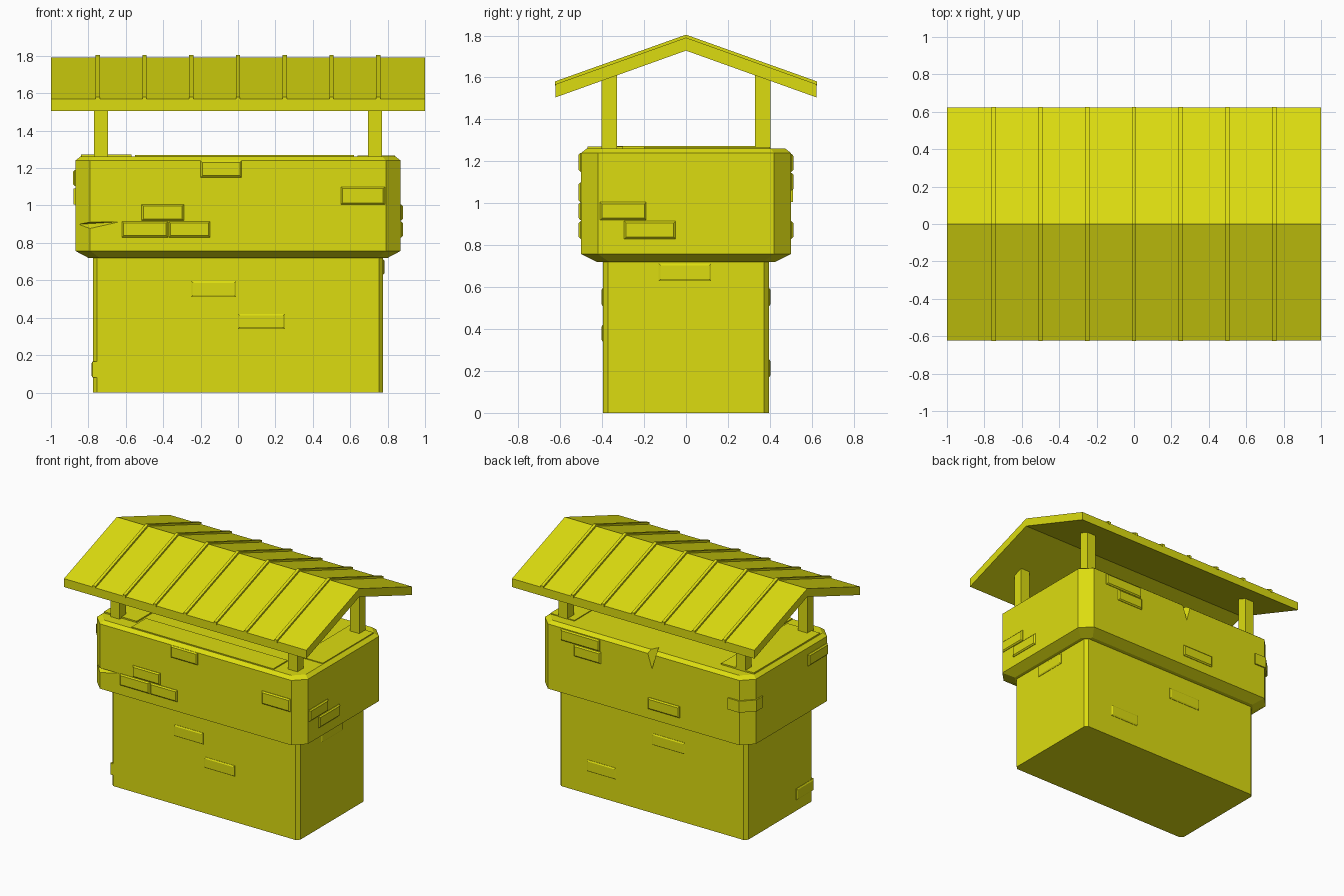
import bpy, bmesh, math
from mathutils import Vector

if "Cube" in bpy.data.objects:
    bpy.data.objects.remove(bpy.data.objects["Cube"])

stone = bpy.data.materials.new("yellow")
stone.diffuse_color = (0.72, 0.72, 0.005, 1)
stone.use_nodes = True
stone.node_tree.nodes["Principled BSDF"].inputs["Base Color"].default_value = stone.diffuse_color


def finish(bm, name, mat=True):
    bmesh.ops.recalc_face_normals(bm, faces=bm.faces)
    me = bpy.data.meshes.new(name)
    bm.to_mesh(me)
    bm.free()
    ob = bpy.data.objects.new(name, me)
    bpy.context.collection.objects.link(ob)
    me.materials.append(stone)
    return ob


def loft(name, loops):
    """Join closed loops of points with side faces and end caps."""
    bm = bmesh.new()
    rings = [[bm.verts.new(p) for p in loop] for loop in loops]
    n = len(rings[0])
    for a, b in zip(rings, rings[1:]):
        for i in range(n):
            j = (i + 1) % n
            bm.faces.new((a[i], a[j], b[j], b[i]))
    bm.faces.new(rings[0])
    bm.faces.new(rings[-1])
    return finish(bm, name)


def octagon(hx, hy, c, z):
    return [(hx - c, -hy, z), (hx, -hy + c, z), (hx, hy - c, z), (hx - c, hy, z),
            (-hx + c, hy, z), (-hx, hy - c, z), (-hx, -hy + c, z), (-hx + c, -hy, z)]


def box(name, x0, x1, y0, y1, z0, z1):
    return loft(name, [[(x0, y0, z), (x1, y0, z), (x1, y1, z), (x0, y1, z)] for z in (z0, z1)])


def brick(name, side, a0, a1, z0, z1, wall, out=0.012):
    """Tapered brick on a wall; a0..a1 runs along the wall."""
    def ring(d, t):
        pts = [(a0 + t, z0 + t), (a1 - t, z0 + t), (a1 - t, z1 - t), (a0 + t, z1 - t)]
        return [{"front": (a, -d, z), "back": (a, d, z),
                 "right": (d, a, z), "left": (-d, a, z)}[side] for a, z in pts]
    return loft(name, [ring(wall - 0.02, 0), ring(wall + out * 0.3, 0), ring(wall + out, 0.009)])


# Lower and upper stone bodies
loft("lower_wall", [octagon(0.775, 0.395, 0.022, z) for z in (0, 0.74)])
upper = loft("upper_wall", [octagon(0.80, 0.425, 0.06, 0.72), octagon(0.87, 0.5, 0.08, 0.757),
                            octagon(0.87, 0.5, 0.08, 1.24), octagon(0.842, 0.472, 0.07, 1.262)])

# Chips and cracks cut in the upper wall
chips = {
    "front_chip": [(0.15, -0.60, 0.70), (0.26, -0.60, 0.70), (0.20, -0.60, 0.78), (0.20, -0.44, 0.71)],
    "back_crack": [(-0.13, 0.53, 1.30), (0.00, 0.53, 1.30), (-0.07, 0.52, 1.10), (-0.07, 0.40, 1.29)],
    "side_crack": [(-0.92, -0.53, 0.915), (-0.92, -0.53, 0.83), (-0.60, -0.51, 0.915), (-0.84, -0.44, 0.90)],
}
for name, pts in chips.items():
    bm = bmesh.new()
    bmesh.ops.convex_hull(bm, input=[bm.verts.new(p) for p in pts])
    cutter = finish(bm, name + "_cutter")
    cutter.hide_render = True
    cutter.hide_viewport = True
    mod = upper.modifiers.new(name, "BOOLEAN")
    mod.operation = "DIFFERENCE"
    mod.solver = "EXACT"
    mod.object = cutter

# Raised bricks on the upper wall, then on the lower wall
for i, (side, a0, a1, z0, z1) in enumerate([
        ("front", -0.20, 0.02, 1.15, 1.24), ("front", 0.55, 0.785, 1.005, 1.10),
        ("front", -0.515, -0.29, 0.92, 1.005), ("front", -0.62, -0.375, 0.83, 0.915),
        ("front", -0.37, -0.15, 0.83, 0.915),
        ("right", -0.41, -0.19, 0.92, 1.005), ("right", -0.295, -0.05, 0.83, 0.915),
        ("back", 0.36, 0.68, 1.15, 1.235), ("back", 0.35, 0.57, 1.06, 1.145),
        ("back", -0.30, -0.04, 0.83, 0.915), ("left", -0.42, -0.19, 1.105, 1.19)]):
    brick(f"upper_brick_{i}", side, a0, a1, z0, z1, 0.5 if side in ("front", "back") else 0.87)
for i, (side, a0, a1, z0, z1) in enumerate([
        ("front", -0.25, -0.01, 0.51, 0.595), ("front", 0.0, 0.25, 0.34, 0.42),
        ("back", -0.27, 0.0, 0.51, 0.595), ("back", 0.30, 0.54, 0.17, 0.255),
        ("right", -0.13, 0.12, 0.63, 0.712), ("left", -0.395, -0.19, 0.08, 0.165)]):
    brick(f"lower_brick_{i}", side, a0, a1, z0, z1,
          0.395 if side in ("front", "back") else 0.775, 0.008)

# Brick wrapped round the back left corner
loft("corner_brick", [[(-0.70, 0.51, z), (-0.795, 0.51, z), (-0.88, 0.425, z), (-0.88, 0.35, z),
                       (-0.70, 0.35, z)] for z in (1.005, 1.09)])

# Slightly uneven slabs on the top
box("front_top_slab", -0.55, 0.62, -0.47, -0.30, 1.25, 1.27)
box("left_top_slab", -0.84, -0.57, -0.38, 0.40, 1.25, 1.272)
box("right_top_slab", 0.64, 0.84, -0.20, 0.40, 1.25, 1.268)

# Roof posts
for sx in (-1, 1):
    for sy in (-1, 1):
        x, y = sx * 0.733, sy * 0.365
        box("roof_post", x - 0.038, x + 0.038, y - 0.037, y + 0.037, 1.24, 1.62)


# Gabled roof and its raised ribs
def gable(name, x0, x1, hy, edge_top, apex_top, edge_low, apex_low):
    prof = [(-hy, edge_low), (0, apex_low), (hy, edge_low), (hy, edge_top), (0, apex_top), (-hy, edge_top)]
    bm = bmesh.new()
    a, b = [[bm.verts.new((x, y, z)) for y, z in prof] for x in (x0, x1)]
    for i in range(6):
        j = (i + 1) % 6
        bm.faces.new((a[i], a[j], b[j], b[i]))
    for r in (a, b):
        bm.faces.new((r[0], r[1], r[4], r[5]))
        bm.faces.new((r[1], r[2], r[3], r[4]))
    return finish(bm, name)


gable("roof", -1, 1, 0.622, 1.568, 1.79, 1.505, 1.728)
for i in range(-3, 4):
    gable("roof_rib", i * 0.25 - 0.011, i * 0.25 + 0.011, 0.625, 1.581, 1.804, 1.56, 1.78)
